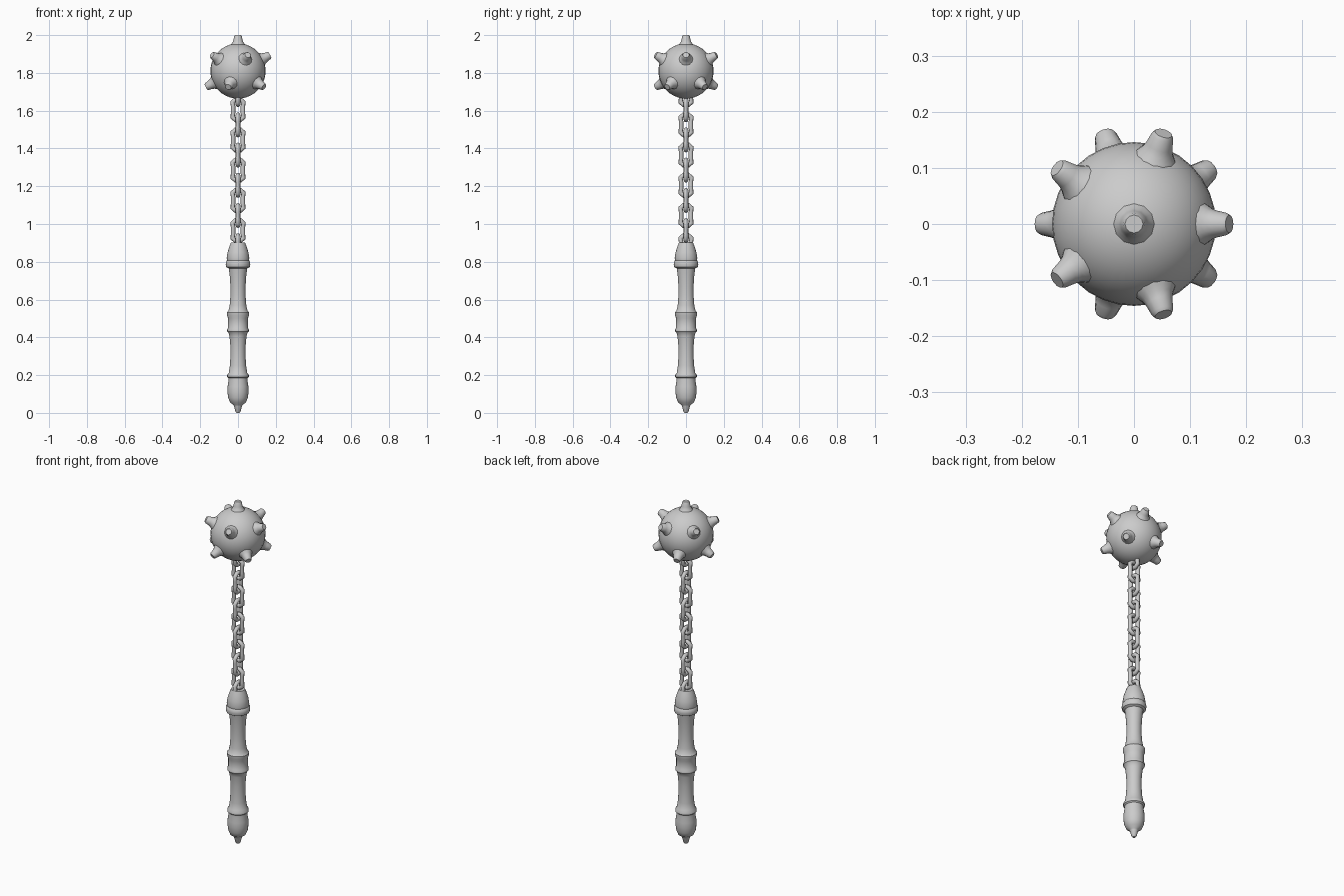
import bpy, bmesh, math
from mathutils import Vector

if "Cube" in bpy.data.objects:
    bpy.data.objects.remove(bpy.data.objects["Cube"])

steel = bpy.data.materials.new("grey_metal")
steel.diffuse_color = (0.6, 0.6, 0.6, 1)
steel.use_nodes = True
steel.node_tree.nodes["Principled BSDF"].inputs["Base Color"].default_value = steel.diffuse_color


def finish(name, bm, angle=40):
    bmesh.ops.recalc_face_normals(bm, faces=bm.faces)
    me = bpy.data.meshes.new(name)
    bm.to_mesh(me)
    bm.free()
    ob = bpy.data.objects.new(name, me)
    bpy.context.collection.objects.link(ob)
    me.materials.append(steel)
    bpy.ops.object.select_all(action='DESELECT')
    ob.select_set(True)
    bpy.context.view_layer.objects.active = ob
    bpy.ops.object.shade_smooth_by_angle(angle=math.radians(angle))
    return ob


def skin(bm, rings, closed=False):
    """Join consecutive rings of vertices; cap the ends when open."""
    n = len(rings[0])
    for a, b in zip(rings, rings[1:] + rings[:1] if closed else rings[1:]):
        for i in range(n):
            j = (i + 1) % n
            bm.faces.new((a[i], a[j], b[j], b[i]))
    if not closed:
        bm.faces.new(rings[0])
        bm.faces.new(rings[-1])


def lathe(name, profile, sides, angle=40):
    bm = bmesh.new()
    rings = [[bm.verts.new((r * math.cos(2 * math.pi * i / sides),
                            r * math.sin(2 * math.pi * i / sides), z))
              for i in range(sides)] for r, z in profile]
    skin(bm, rings)
    return finish(name, bm, angle)


# Turned handle: pommel, grips, middle band and top cap
lathe("handle", [
    (.008, 0), (.014, .008), (.021, .035), (.024, .042), (.042, .055),
    (.052, .080), (.056, .110), (.055, .140), (.050, .170), (.050, .184),
    (.057, .190), (.057, .201), (.049, .212), (.043, .250), (.040, .300),
    (.040, .350), (.045, .405), (.050, .425), (.057, .432), (.057, .442),
    (.052, .450), (.052, .500), (.058, .516), (.059, .532), (.050, .542),
    (.044, .570), (.040, .620), (.040, .670), (.044, .730), (.049, .765),
    (.062, .772), (.065, .785), (.064, .800), (.058, .808), (.060, .820),
    (.055, .850), (.046, .880), (.037, .902)], 24)

# Chain: rounded links, alternately turned a quarter
half = [(.012, .055), (.029, .041), (.026, .018)]
path = half + [(x, -z) for x, z in reversed(half)]
path += [(-x, -z) for x, z in path]
for k in range(11):
    bm = bmesh.new()
    rings = []
    for i, (x, z) in enumerate(path):
        prev, nxt = path[i - 1], path[(i + 1) % len(path)]
        t = Vector((nxt[0] - prev[0], 0, nxt[1] - prev[1])).normalized()
        side = Vector((0, 1, 0))
        out = t.cross(side)
        ring = []
        for j in range(8):
            a = 2 * math.pi * j / 8
            p = Vector((x, 0, z)) + .012 * (math.cos(a) * out + math.sin(a) * side)
            if k % 2 == 0:
                p = Vector((-p.y, p.x, p.z))
            ring.append(bm.verts.new(p + Vector((0, 0, .885 + .08 * k))))
        rings.append(ring)
    skin(bm, rings, closed=True)
    finish(f"chain_link_{k + 1}", bm, 60)

# Ball
CENTRE = Vector((0, 0, 1.81))
bm = bmesh.new()
bmesh.ops.create_uvsphere(bm, u_segments=32, v_segments=20, radius=.146)
bmesh.ops.translate(bm, vec=CENTRE, verts=bm.verts)
finish("ball", bm)

# Spikes: one on top, five around above the middle, five staggered below
dirs = [Vector((0, 0, 1))]
for tier, start in ((1, 0), (-1, 36)):
    for i in range(5):
        a = math.radians(start + 72 * i)
        dirs.append(Vector((2 * math.cos(a), 2 * math.sin(a), tier)).normalized())
for n, d in enumerate(dirs):
    ob = lathe(f"spike_{n + 1}", [(.040, .135), (.034, .145), (.028, .153),
                                  (.024, .165), (.020, .184), (.016, .190)], 12, 50)
    ob.location = CENTRE
    ob.rotation_euler = d.to_track_quat('Z', 'Y').to_euler()
